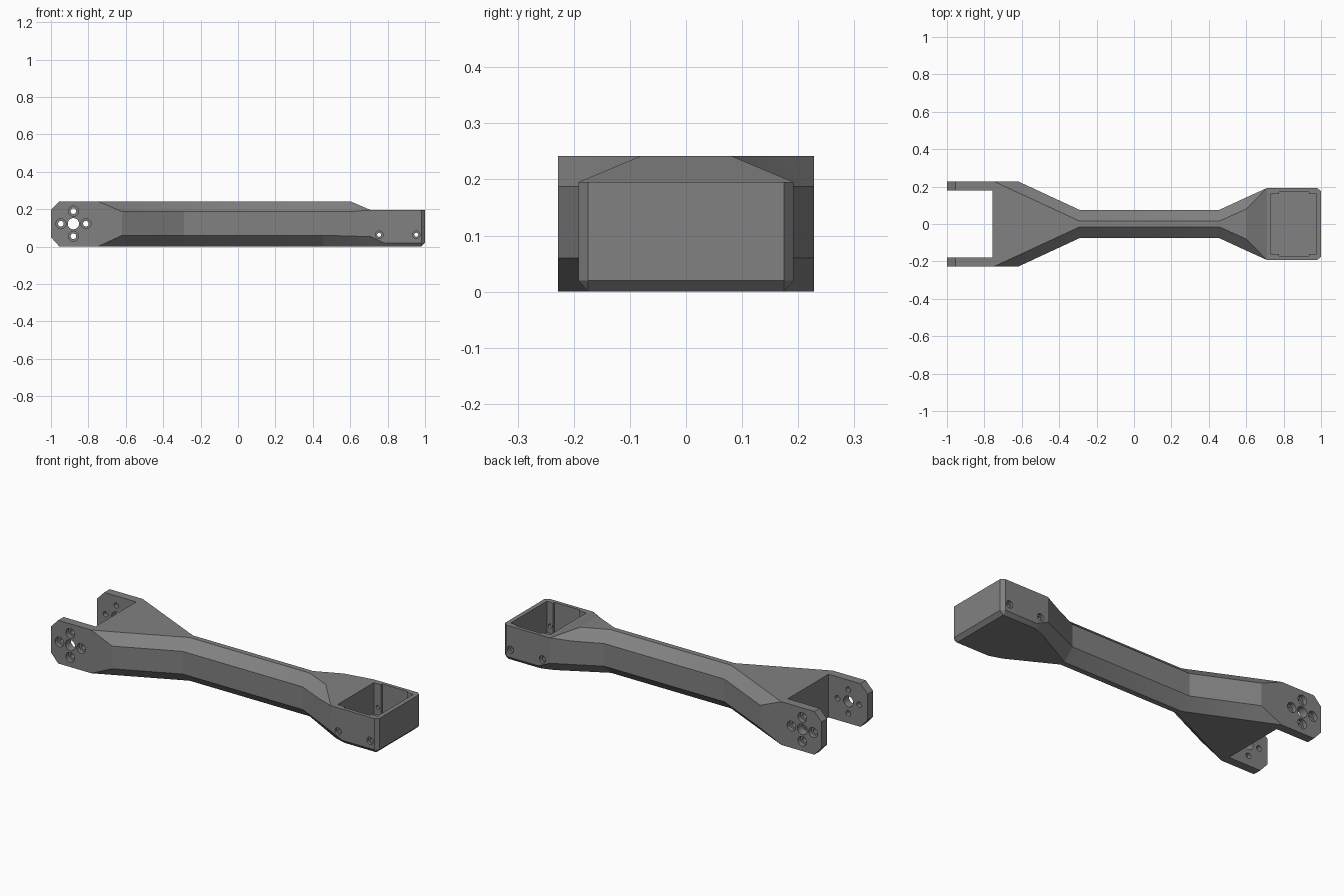
import bpy, bmesh, math
from mathutils import Matrix

if "Cube" in bpy.data.objects:
    bpy.data.objects.remove(bpy.data.objects["Cube"])

grey = bpy.data.materials.new("mid grey")
grey.diffuse_color = (0.22, 0.22, 0.22, 1)
grey.use_nodes = True
grey.node_tree.nodes["Principled BSDF"].inputs["Base Color"].default_value = grey.diffuse_color


def make_object(name, bm):
    bmesh.ops.recalc_face_normals(bm, faces=bm.faces)
    mesh = bpy.data.meshes.new(name)
    bm.to_mesh(mesh)
    bm.free()
    mesh.materials.append(grey)
    obj = bpy.data.objects.new(name, mesh)
    bpy.context.collection.objects.link(obj)
    return obj


def cut(target, bm):
    """Subtract a temporary solid from the target."""
    cutter = make_object("cutter", bm)
    cutter.hide_render = True
    mod = target.modifiers.new("cut", 'BOOLEAN')
    mod.operation, mod.solver, mod.object = 'DIFFERENCE', 'EXACT', cutter
    bpy.context.view_layer.objects.active = target
    bpy.ops.object.modifier_apply(modifier=mod.name)
    bpy.data.objects.remove(cutter, do_unlink=True)


def box(x0, x1, y0, y1, z0, z1):
    bm = bmesh.new()
    m = Matrix.Translation(((x0 + x1) / 2, (y0 + y1) / 2, (z0 + z1) / 2))
    bmesh.ops.create_cube(bm, size=1, matrix=m @ Matrix.Diagonal((x1 - x0, y1 - y0, z1 - z0, 1)))
    return bm


def cylinder(x, z, r, y0, y1, sides=24):
    bm = bmesh.new()
    m = Matrix.Translation((x, (y0 + y1) / 2, z)) @ Matrix.Rotation(math.pi / 2, 4, 'X')
    bmesh.ops.create_cone(bm, cap_ends=True, segments=sides, radius1=r, radius2=r,
                          depth=y1 - y0, matrix=m)
    return bm


# Body: chamfered sections along x
# x, half width, bottom z, bottom half width, lower side z, upper side z, top half width, top z
sections = [
    (-1.00, .228, .05, .228, .05, .195, .228, .195),
    (-.955, .228, .00, .228, .00, .242, .228, .242),
    (-.750, .228, .00, .228, .00, .242, .228, .242),
    (-.620, .228, .00, .168, .06, .187, .168, .242),
    (-.290, .075, .00, .015, .06, .187, .015, .242),
    (0.455, .075, .00, .015, .06, .187, .015, .242),
    (0.600, .142, .00, .093, .056, .187, .080, .242),
    (0.710, .192, .00, .152, .053, .195, .192, .195),
    (0.780, .192, .00, .175, .02, .195, .192, .195),
    (0.980, .192, .00, .175, .02, .195, .192, .195),
    (1.000, .175, .02, .175, .02, .195, .175, .195),
]
bm = bmesh.new()
rings = []
for x, w, z0, b, zl, zu, t, z1 in sections:
    half = [(b, z0), (w, zl), (w, zu), (t, z1)]
    loop = half + [(-y, z) for y, z in reversed(half)]
    rings.append([bm.verts.new((x, y, z)) for y, z in loop])
for a, c in zip(rings, rings[1:]):
    for i in range(8):
        j = (i + 1) % 8
        bm.faces.new((a[i], a[j], c[j], c[i]))
bm.faces.new(rings[0])
bm.faces.new(rings[-1])
bmesh.ops.remove_doubles(bm, verts=bm.verts, dist=1e-4)
arm = make_object("linkage_arm", bm)

# Fork slot and end pocket with side recesses
cut(arm, box(-1.2, -.757, -.18, .18, -.1, .4))
cut(arm, box(.73, .975, -.16, .16, .02, .4))
cut(arm, box(.775, .935, -.172, .172, .02, .4))

# Fork pivot holes with counterbored screw holes around them
cx, cz, ring = -.88, .122, .067
cut(arm, cylinder(cx, cz, .03, -.4, .4, 32))
for k in range(4):
    a = k * math.pi / 2
    x, z = cx + ring * math.cos(a), cz + ring * math.sin(a)
    cut(arm, cylinder(x, z, .015, -.4, .4))
    for y0, y1 in ((-.4, -.204), (.204, .4)):
        cut(arm, cylinder(x, z, .027, y0, y1))

# Pocket screw holes
for x in (.755, .953):
    cut(arm, cylinder(x, .063, .011, -.4, .4))
    for y0, y1 in ((-.4, -.178), (.178, .4)):
        cut(arm, cylinder(x, .063, .02, y0, y1))

# Smooth hole walls, sharp edges elsewhere
bpy.ops.object.select_all(action='DESELECT')
arm.select_set(True)
bpy.context.view_layer.objects.active = arm
bpy.ops.object.shade_smooth_by_angle(angle=math.radians(20))
